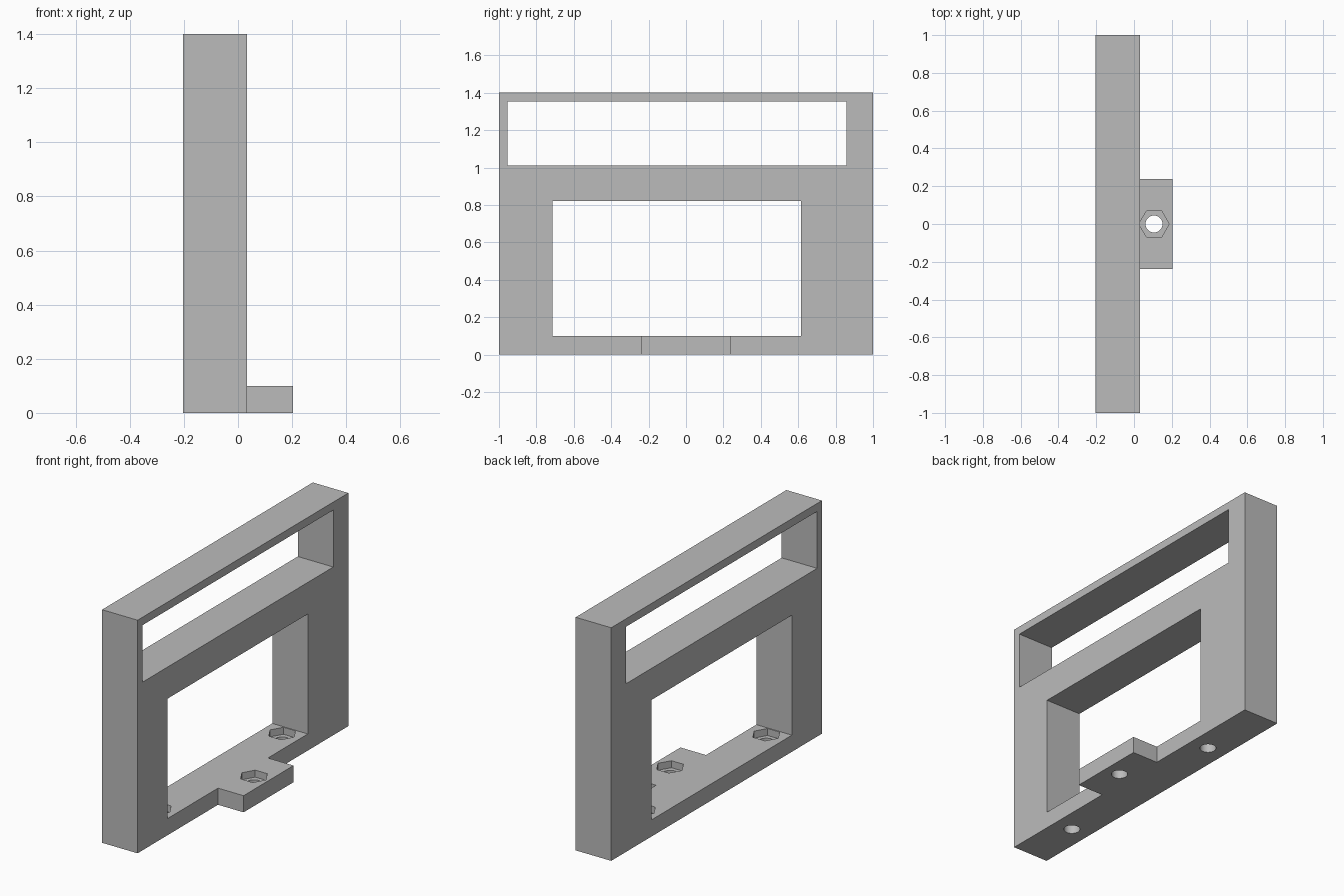
import bpy, math

if "Cube" in bpy.data.objects:
    bpy.data.objects.remove(bpy.data.objects["Cube"], do_unlink=True)

grey = bpy.data.materials.new("plain grey")
grey.use_nodes = True
GREY = (0.5, 0.5, 0.5, 1)
grey.diffuse_color = GREY
grey.node_tree.nodes["Principled BSDF"].inputs["Base Color"].default_value = GREY


def box(name, lo, hi):
    """Box between two opposite corners."""
    bpy.ops.mesh.primitive_cube_add(size=1, location=[(a + b) / 2 for a, b in zip(lo, hi)])
    ob = bpy.context.object
    ob.name = name
    ob.scale = [b - a for a, b in zip(lo, hi)]
    bpy.ops.object.transform_apply(location=True, rotation=True, scale=True)
    ob.data.materials.append(grey)
    return ob


def prism(name, sides, radius, x, y, z0, z1):
    """Upright prism with a corner pointing along +x."""
    bpy.ops.mesh.primitive_cylinder_add(vertices=sides, radius=radius, depth=z1 - z0,
                                        location=(x, y, (z0 + z1) / 2),
                                        rotation=(0, 0, math.pi / 2))
    ob = bpy.context.object
    ob.name = name
    bpy.ops.object.transform_apply(location=True, rotation=True, scale=True)
    ob.data.materials.append(grey)
    return ob


def combine(target, tool, operation):
    """Apply a boolean and discard the helper."""
    tool.hide_render = True
    mod = target.modifiers.new(operation.lower(), 'BOOLEAN')
    mod.operation = operation
    mod.solver = 'EXACT'
    mod.object = tool
    bpy.context.view_layer.objects.active = target
    bpy.ops.object.modifier_apply(modifier=mod.name)
    bpy.data.objects.remove(tool, do_unlink=True)


BACK, FACE, TAB_END = -0.203, 0.033, 0.203
BASE = 0.1  # thickness of bottom rail and tab

# Upright panel with two windows
frame = box("mounting_frame", (BACK, -1, 0), (FACE, 1, 1.4))
combine(frame, box("upper_window", (-0.4, -0.955, 1.01), (0.4, 0.857, 1.352)), 'DIFFERENCE')
combine(frame, box("lower_window", (-0.4, -0.715, BASE), (0.4, 0.615, 0.82)), 'DIFFERENCE')

# Tab projecting from the bottom rail
combine(frame, box("tab", (-0.05, -0.237, 0), (TAB_END, 0.237, BASE)), 'UNION')

# Screw holes with hexagonal nut pockets
for x, y in ((-0.085, -0.64), (0.106, 0), (-0.085, 0.54)):
    combine(frame, prism("nut_pocket", 6, 0.08, x, y, 0.058, 0.15), 'DIFFERENCE')
    combine(frame, prism("screw_hole", 32, 0.045, x, y, -0.1, 0.15), 'DIFFERENCE')

# Smooth hole walls, crisp edges elsewhere
bpy.ops.object.select_all(action='DESELECT')
frame.select_set(True)
bpy.context.view_layer.objects.active = frame
bpy.ops.object.shade_smooth_by_angle(angle=math.radians(30))
